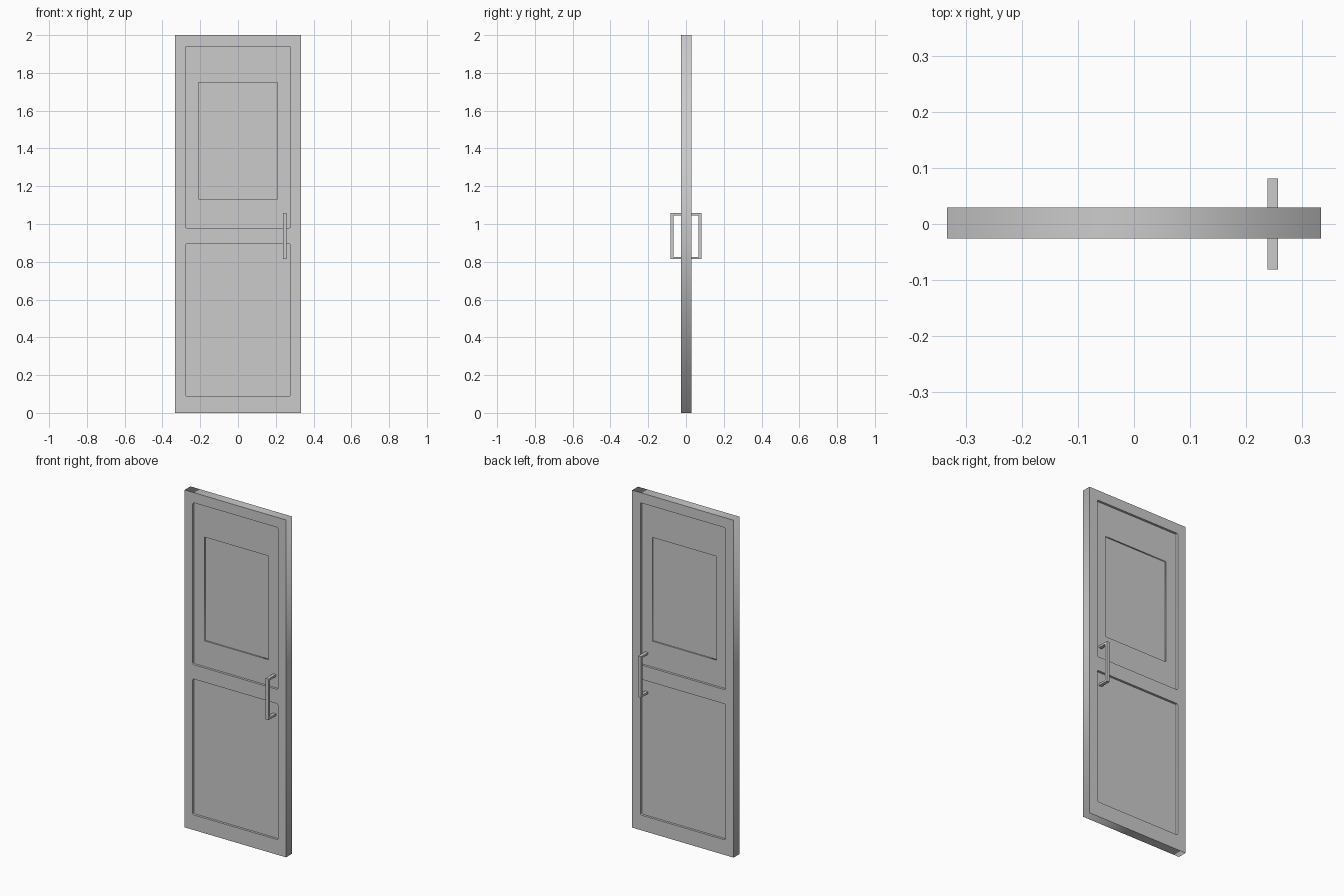
import bpy
import math

cube = bpy.data.objects.get("Cube")
if cube:
    bpy.data.objects.remove(cube, do_unlink=True)


def make_material(name, colour):
    mat = bpy.data.materials.new(name)
    mat.use_nodes = True
    mat.diffuse_color = colour
    mat.node_tree.nodes["Principled BSDF"].inputs["Base Color"].default_value = colour
    return mat


grey = make_material("plain grey", (0.6, 0.6, 0.6, 1))


def rounded_rect(x0, x1, z0, z1, radius=0.0, steps=4):
    """Outline points of a rectangle with optional rounded corners."""
    if radius == 0:
        return [(x0, z0), (x1, z0), (x1, z1), (x0, z1)]
    centres = [(x1 - radius, z1 - radius), (x0 + radius, z1 - radius),
               (x0 + radius, z0 + radius), (x1 - radius, z0 + radius)]
    points = []
    for corner, (cx, cz) in enumerate(centres):
        for i in range(steps + 1):
            a = (corner + i / steps) * math.pi / 2
            points.append((cx + radius * math.cos(a), cz + radius * math.sin(a)))
    return points


def slab(name, outlines, thickness, y):
    """Flat board standing in the xz plane; outlines after the first are holes."""
    curve = bpy.data.curves.new(name, "CURVE")
    curve.dimensions = "2D"
    curve.fill_mode = "BOTH"
    curve.extrude = thickness / 2
    for outline in outlines:
        spline = curve.splines.new("POLY")
        spline.points.add(len(outline) - 1)
        for point, (x, z) in zip(spline.points, outline):
            point.co = (x, z, 0, 1)
        spline.use_cyclic_u = True
    temp = bpy.data.objects.new(name + " outline", curve)
    bpy.context.collection.objects.link(temp)
    bpy.context.view_layer.update()
    mesh = bpy.data.meshes.new_from_object(
        temp.evaluated_get(bpy.context.evaluated_depsgraph_get()))
    bpy.data.objects.remove(temp, do_unlink=True)
    mesh.name = name
    mesh.materials.clear()
    mesh.materials.append(grey)
    obj = bpy.data.objects.new(name, mesh)
    obj.rotation_euler.x = math.pi / 2
    obj.location.y = y
    bpy.context.collection.objects.link(obj)
    return obj


def box(name, x, y, z):
    """Box given by its low and high limits on each axis."""
    bpy.ops.mesh.primitive_cube_add(size=1, location=[sum(r) / 2 for r in (x, y, z)])
    obj = bpy.context.object
    obj.name = name
    obj.scale = [r[1] - r[0] for r in (x, y, z)]
    bpy.ops.object.transform_apply(location=False, rotation=False, scale=True)
    obj.data.materials.append(grey)


# Door leaf: frame, recessed panels and a deeper window pane
mid = 0.002
upper = rounded_rect(-0.279, 0.279, 0.98, 1.94, 0.008)
lower = rounded_rect(-0.279, 0.279, 0.09, 0.895, 0.008)
window = rounded_rect(-0.21, 0.21, 1.133, 1.748)
slab("door_frame", [rounded_rect(-0.333, 0.333, 0, 2), upper, lower], 0.055, mid)
slab("upper_panel", [upper, window], 0.028, mid)
slab("lower_panel", [lower], 0.028, mid)
slab("window_pane", [window], 0.012, mid)

# Pull handles: a flat upright bar on two posts, on both faces
hx = (0.238, 0.257)
for side, sign in (("front", -1), ("back", 1)):
    outer, inner, root = sign * 0.0815, sign * 0.066, mid + sign * 0.014
    box(side + "_handle_bar", hx, sorted((inner, outer)), (0.814, 1.058))
    for level, z in (("lower", (0.814, 0.826)), ("upper", (1.046, 1.058))):
        box(f"{side}_handle_{level}_post", hx, sorted((root, inner)), z)
